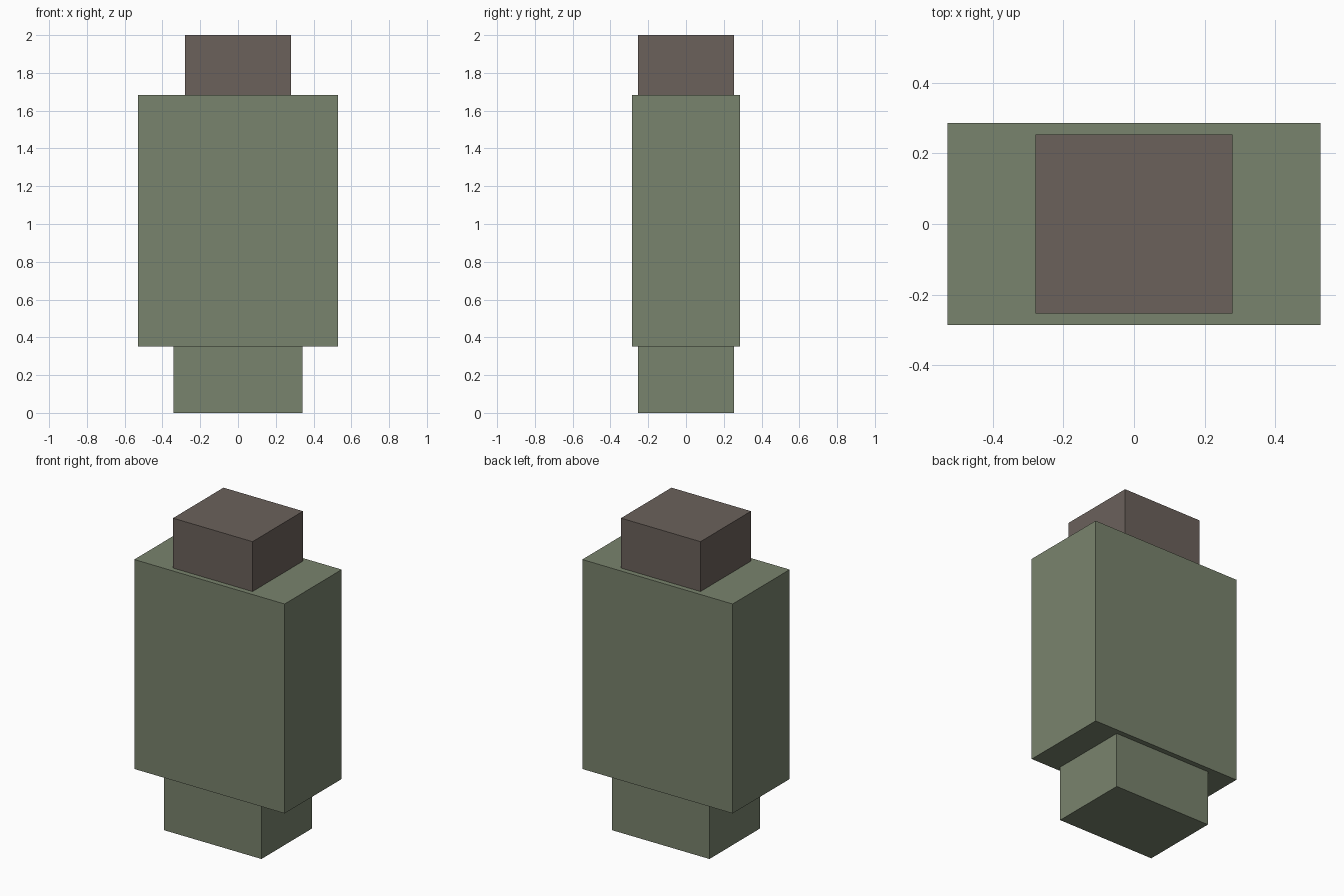
import bpy

if "Cube" in bpy.data.objects:
    bpy.data.objects.remove(bpy.data.objects["Cube"])


def material(name, color):
    mat = bpy.data.materials.new(name)
    mat.diffuse_color = (*color, 1.0)
    mat.use_nodes = True
    mat.node_tree.nodes["Principled BSDF"].inputs["Base Color"].default_value = mat.diffuse_color
    return mat


def block(name, width, depth, bottom, top, mat):
    """Axis-aligned box centred on x = y = 0, spanning bottom..top in z."""
    bpy.ops.mesh.primitive_cube_add(size=1, location=(0, 0, (bottom + top) / 2))
    obj = bpy.context.object
    obj.name = name
    obj.scale = (width, depth, top - bottom)
    bpy.ops.object.transform_apply(location=False, rotation=False, scale=True)
    obj.data.materials.append(mat)
    return obj


green = material("muted_green", (0.191, 0.227, 0.153))
brown = material("grey_brown", (0.147, 0.120, 0.105))

# Narrow base, broad body and smaller top block
block("base", 0.685, 0.507, 0.0, 0.352, green)
block("body", 1.057, 0.573, 0.352, 1.683, green)
block("head", 0.559, 0.507, 1.683, 2.0, brown)
